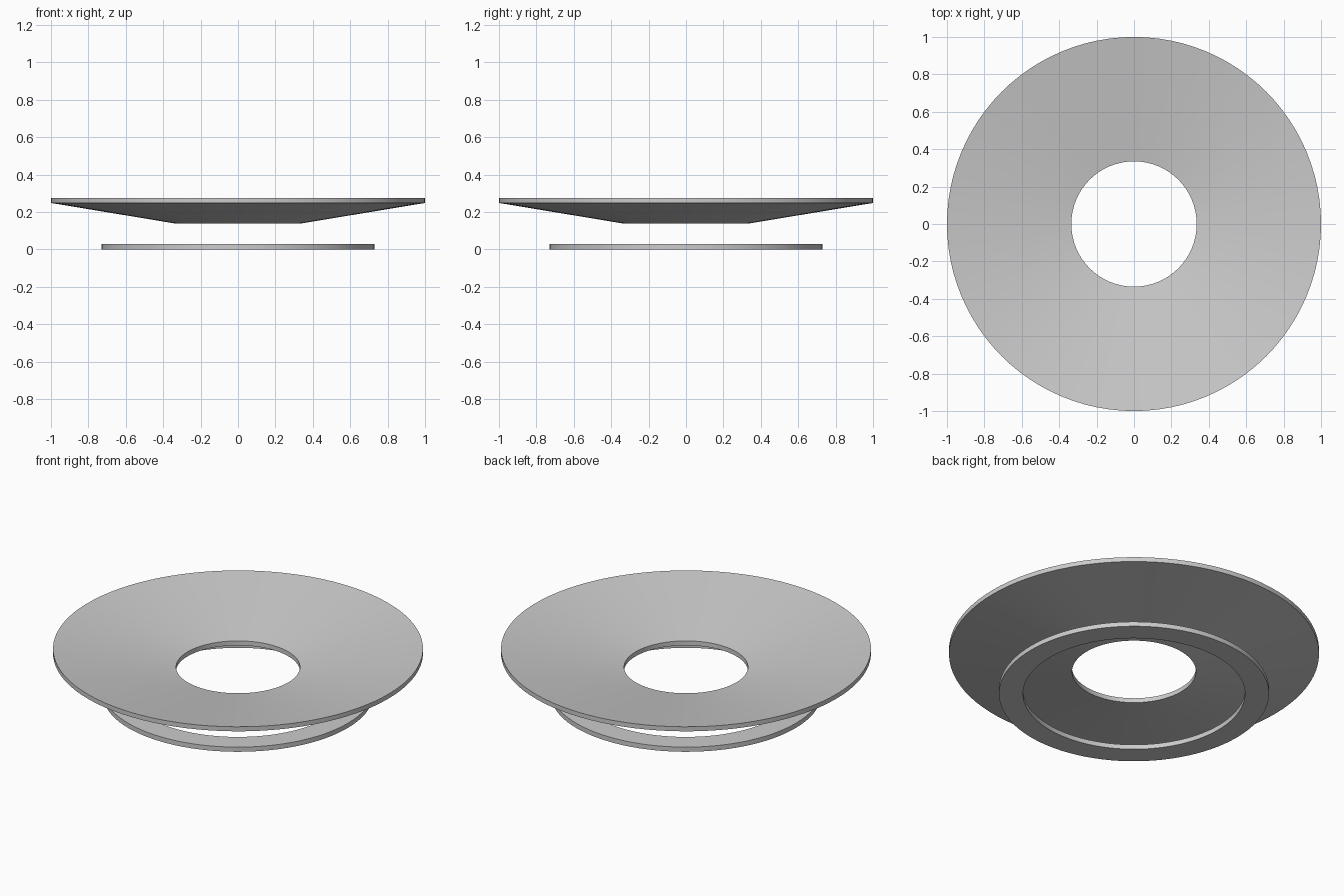
import bpy, bmesh
from math import radians, tau

if "Cube" in bpy.data.objects:
    bpy.data.objects.remove(bpy.data.objects["Cube"])

SIDES = 96


def lathe(name, profile):
    """Spin a closed (radius, height) profile around z."""
    bm = bmesh.new()
    verts = [bm.verts.new((r, 0, z)) for r, z in profile]
    edges = [bm.edges.new((verts[i - 1], verts[i])) for i in range(len(verts))]
    bmesh.ops.spin(bm, geom=verts + edges, cent=(0, 0, 0), axis=(0, 0, 1),
                   angle=tau, steps=SIDES, use_merge=True)
    bmesh.ops.remove_doubles(bm, verts=bm.verts, dist=1e-5)
    bmesh.ops.recalc_face_normals(bm, faces=bm.faces)
    mesh = bpy.data.meshes.new(name)
    bm.to_mesh(mesh)
    bm.free()
    obj = bpy.data.objects.new(name, mesh)
    bpy.context.collection.objects.link(obj)
    bpy.ops.object.select_all(action='DESELECT')
    obj.select_set(True)
    bpy.context.view_layer.objects.active = obj
    bpy.ops.object.shade_smooth_by_angle(angle=radians(30))
    return obj


# Flat ring at the bottom
lathe("base_ring", [(0.6, 0), (0.73, 0), (0.73, 0.028), (0.6, 0.028)])

# Shallow conical dish floating above it, open in the middle
lathe("conical_dish", [(0.335, 0.138), (1, 0.248), (1, 0.275), (0.335, 0.165)])
